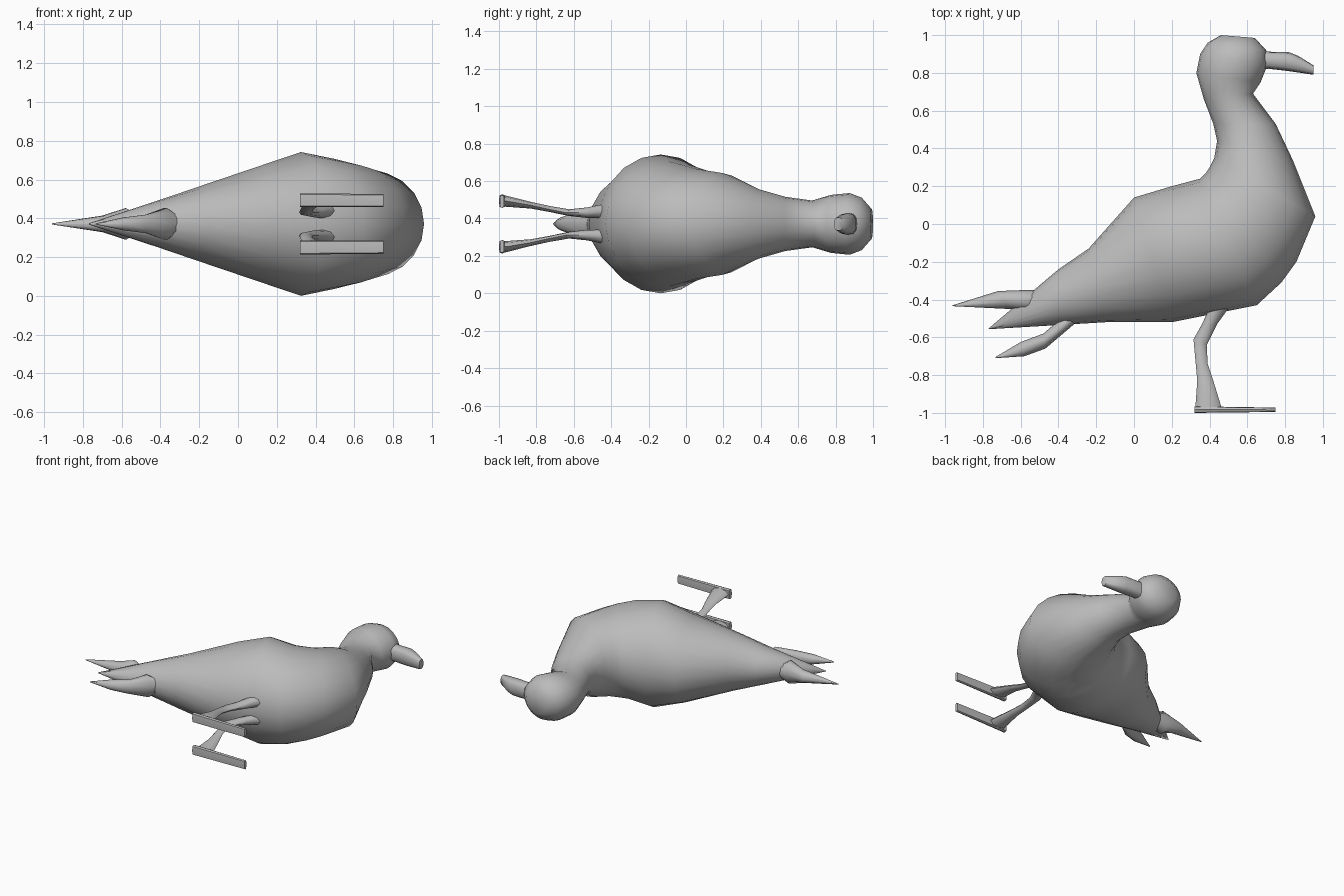
import bpy, bmesh, math
from mathutils import Vector

MID = 0.371  # height of the bird's plane of symmetry (it lies on its side)

cube = bpy.data.objects.get("Cube")
if cube:
    bpy.data.objects.remove(cube, do_unlink=True)

grey = bpy.data.materials.new("plain grey")
grey.use_nodes = True
grey.diffuse_color = (0.5, 0.5, 0.5, 1)
grey.node_tree.nodes["Principled BSDF"].inputs["Base Color"].default_value = (0.5, 0.5, 0.5, 1)


def loft(name, sections, sides=16, power=1.0, angle=60):
    """Skin rings given as (upper x, y, lower x, y, half width, side offset)."""
    bm = bmesh.new()
    rings = []
    for ax, ay, bx, by, width, offset in sections:
        a, b = Vector((ax, ay, 0)), Vector((bx, by, 0))
        ring = []
        for i in range(sides):
            t = math.tau * i / sides
            c, s = math.cos(t), math.sin(t)
            c = math.copysign(abs(c) ** power, c)
            s = math.copysign(abs(s) ** power, s)
            co = (a + b) / 2 + (a - b) / 2 * c
            co.z = MID + offset + width * s
            ring.append(bm.verts.new(co))
        rings.append(ring)
    for r, q in zip(rings, rings[1:]):
        for i in range(sides):
            j = (i + 1) % sides
            bm.faces.new((r[i], r[j], q[j], q[i]))
    bm.faces.new(rings[0])
    bm.faces.new(rings[-1])
    bmesh.ops.recalc_face_normals(bm, faces=bm.faces)
    mesh = bpy.data.meshes.new(name)
    bm.to_mesh(mesh)
    bm.free()
    mesh.materials.append(grey)
    obj = bpy.data.objects.new(name, mesh)
    bpy.context.collection.objects.link(obj)
    bpy.ops.object.select_all(action="DESELECT")
    obj.select_set(True)
    bpy.context.view_layer.objects.active = obj
    bpy.ops.object.shade_smooth_by_angle(angle=math.radians(angle))
    return obj


# Body, from the pointed tail to the breast, neck and head
loft("body", [
    (-.77, -.553, -.77, -.557, .003, 0),
    (-.40, -.24, -.40, -.535, .125, 0),
    (-.24, -.13, -.15, -.52, .195, 0),
    (0, .14, .20, -.52, .295, 0),
    (.20, .20, .45, -.47, .371, 0),
    (.35, .24, .65, -.43, .335, 0),
    (.38, .27, .78, -.31, .315, 0),
    (.40, .30, .86, -.20, .295, 0),
    (.425, .35, .96, .04, .272, 0),
    (.44, .44, .84, .34, .185, 0),
    (.42, .53, .75, .53, .145, 0),
    (.37, .66, .63, .69, .125, 0),
    (.33, .80, .67, .75, .155, 0),
    (.35, .90, .71, .85, .165, 0),
    (.39, .96, .70, .92, .14, 0),
    (.46, 1.0, .64, .985, .08, 0),
], sides=20, angle=80)

# Hooked beak, slightly squared
loft("beak", [
    (.64, .92, .64, .81, .06, 0),
    (.72, .912, .71, .822, .058, 0),
    (.82, .91, .79, .813, .058, 0),
    (.87, .89, .85, .805, .052, 0),
    (.95, .84, .95, .79, .035, 0),
], sides=12, power=.75)

# Wing tips flanking the tail, above and below
loft("upper_tail_feather", [
    (-.96, -.43, -.96, -.435, .003, 0),
    (-.72, -.355, -.66, -.45, .045, 0),
    (-.59, -.35, -.57, -.46, .085, 0),
    (-.50, -.35, -.50, -.46, .04, 0),
], sides=10)
loft("lower_tail_feather", [
    (-.735, -.705, -.73, -.71, .003, 0),
    (-.60, -.625, -.58, -.70, .035, 0),
    (-.48, -.58, -.47, -.66, .05, 0),
    (-.41, -.52, -.34, -.55, .085, 0),
    (-.36, -.46, -.28, -.50, .04, 0),
], sides=10)

# Legs and flat feet, one on each side
for side, label in ((1, "left"), (-1, "right")):
    loft(label + "_leg", [
        (.41, -.42, .52, -.42, .04, side * .07),
        (.36, -.53, .44, -.53, .028, side * .06),
        (.315, -.61, .385, -.64, .018, side * .06),
        (.325, -.72, .39, -.74, .016, side * .08),
        (.335, -.83, .42, -.83, .018, side * .1),
        (.325, -.97, .46, -.96, .03, side * .122),
        (.325, -.985, .46, -.985, .03, side * .122),
    ], sides=8)
    loft(label + "_foot", [
        (.32, -.965, .32, -1.0, .036, side * .122),
        (.75, -.972, .75, -.995, .034, side * .12),
    ], sides=8, power=.5, angle=30)
